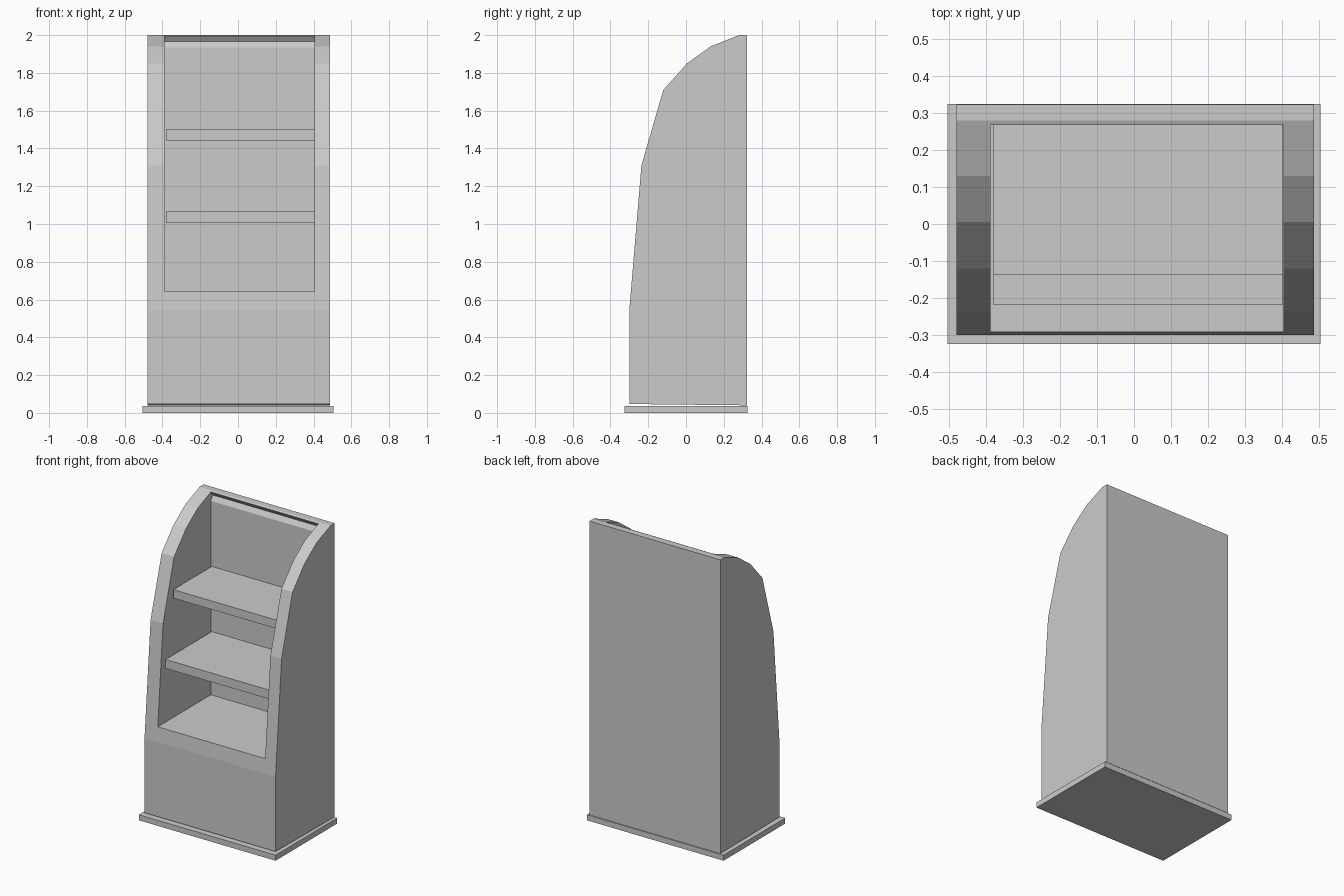
import bpy, bmesh

if "Cube" in bpy.data.objects:
    bpy.data.objects.remove(bpy.data.objects["Cube"])


def prism(name, profile, x0, x1):
    """Extrude a (y, z) outline along x from x0 to x1."""
    bm = bmesh.new()
    face = bm.faces.new([bm.verts.new((x0, y, z)) for y, z in profile])
    ext = bmesh.ops.extrude_face_region(bm, geom=[face])
    verts = [g for g in ext["geom"] if isinstance(g, bmesh.types.BMVert)]
    bmesh.ops.translate(bm, verts=verts, vec=(x1 - x0, 0, 0))
    bmesh.ops.recalc_face_normals(bm, faces=bm.faces)
    mesh = bpy.data.meshes.new(name)
    bm.to_mesh(mesh)
    bm.free()
    obj = bpy.data.objects.new(name, mesh)
    bpy.context.collection.objects.link(obj)
    return obj


def box(name, x, y, z):
    return prism(name, [(y[0], z[0]), (y[1], z[0]), (y[1], z[1]), (y[0], z[1])], *x)


# Plinth
box("plinth", (-0.505, 0.505), (-0.325, 0.325), (0, 0.037))

# Cabinet with curved front
cabinet = prism("cabinet", [
    (-0.30, 0.047), (-0.30, 0.545), (-0.236, 1.31), (-0.12, 1.71), (0.005, 1.85),
    (0.13, 1.94), (0.28, 2.0), (0.323, 2.0), (0.323, 0.04)], -0.48, 0.487)

# Open display recess, with a small groove below the top lip
recess = prism("recess_cutter", [
    (-0.5, 0.642), (0.268, 0.642), (0.268, 1.935), (0.288, 1.967), (0.268, 1.994),
    (0.268, 2.1), (-0.5, 2.1)], -0.388, 0.405)
recess.hide_render = True
recess.hide_set(True)
cut = cabinet.modifiers.new("recess", 'BOOLEAN')
cut.operation = 'DIFFERENCE'
cut.solver = 'EXACT'
cut.object = recess

# Bake the cut and drop the cutter
bpy.context.view_layer.objects.active = cabinet
cabinet.select_set(True)
bpy.ops.object.modifier_apply(modifier=cut.name)
bpy.data.objects.remove(recess)

# Shelves
for name, front, z0, z1 in (("lower_shelf", -0.218, 1.005, 1.065),
                            ("upper_shelf", -0.137, 1.443, 1.5)):
    box(name, (-0.382, 0.404), (front, 0.268), (z0, z1))
